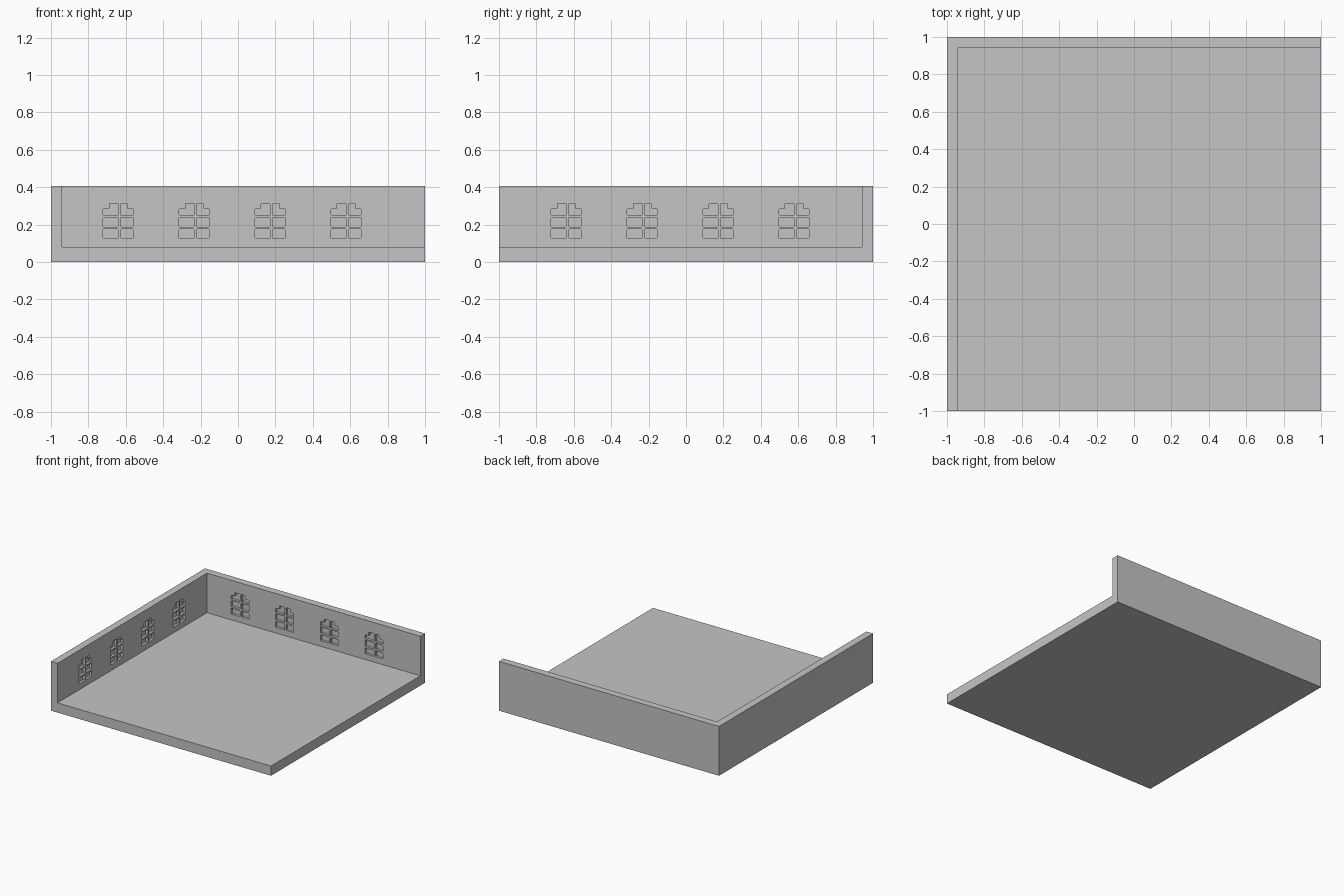
import bpy, bmesh
from mathutils import Vector

cube = bpy.data.objects.get("Cube")
if cube:
    bpy.data.objects.remove(cube, do_unlink=True)

HEIGHT, FLOOR, INNER = 0.405, 0.08, 0.94   # wall height, floor thickness, wall face
DEPTH = 0.02                               # how far the panes sink into the walls
FIRST, STEP, COUNT = -0.722, 0.406, 4      # window row

stone = bpy.data.materials.new("grey stone")
stone.use_nodes = True
grey = (0.56, 0.56, 0.56, 1)
stone.diffuse_color = grey
stone.node_tree.nodes["Principled BSDF"].inputs["Base Color"].default_value = grey


def add_object(name, bm):
    bmesh.ops.recalc_face_normals(bm, faces=bm.faces)
    mesh = bpy.data.meshes.new(name)
    bm.to_mesh(mesh)
    bm.free()
    mesh.materials.append(stone)
    obj = bpy.data.objects.new(name, mesh)
    bpy.context.collection.objects.link(obj)
    return obj


def box(name, low, high):
    bm = bmesh.new()
    bmesh.ops.create_cube(bm, size=1)
    low, high = Vector(low), Vector(high)
    for v in bm.verts:
        v.co = (low + high) / 2 + v.co * (high - low)
    return add_object(name, bm)


def rectangle(u0, u1, v0, v1):
    return [(u0, v0), (u1, v0), (u1, v1), (u0, v1)]


# One arched window: two rows of rectangular panes under a stepped pair
left, right = (0, 0.082), (0.094, 0.163)
window = [rectangle(*side, *row) for side in (left, right)
          for row in ((0.127, 0.175), (0.188, 0.238))]
window.append([(0, 0.249), (0.082, 0.249), (0.082, 0.313),
               (0.034, 0.313), (0.034, 0.283), (0, 0.283)])
window.append([(0.094, 0.249), (0.163, 0.249), (0.163, 0.283),
               (0.131, 0.283), (0.131, 0.313), (0.094, 0.313)])


def pane_cutter(name, place):
    """Row of pane prisms; place maps (along wall, height, depth) to a point."""
    bm = bmesh.new()
    for i in range(COUNT):
        for pane in window:
            verts = [bm.verts.new(place(FIRST + i * STEP + u, v, -0.02)) for u, v in pane]
            bm.faces.new(verts)
    # Slightly clipped pane corners
    bmesh.ops.bevel(bm, geom=bm.verts[:], offset=0.004, segments=1, affect='VERTICES')
    shift = Vector(place(0, 0, DEPTH)) - Vector(place(0, 0, -0.02))
    solid = bmesh.ops.extrude_face_region(bm, geom=bm.faces[:], use_keep_orig=True)
    moved = [g for g in solid["geom"] if isinstance(g, bmesh.types.BMVert)]
    bmesh.ops.translate(bm, verts=moved, vec=shift)
    return add_object(name, bm)


# Floor and two walls, carved from a single block
body = box("floor_and_walls", (-1, -1, 0), (1, 1, HEIGHT))
cutters = [
    box("room_cutter", (-INNER, -1.2, FLOOR), (1.2, INNER, 1)),
    pane_cutter("back_window_cutter", lambda u, v, d: (u, INNER + d, v)),
    pane_cutter("side_window_cutter", lambda u, v, d: (-INNER - d, u, v)),
]
for cutter in cutters:
    cutter.hide_render = True
    mod = body.modifiers.new(cutter.name, 'BOOLEAN')
    mod.operation = 'DIFFERENCE'
    mod.solver = 'EXACT'
    mod.object = cutter

# Bake the cuts, then drop the cutters
graph = bpy.context.evaluated_depsgraph_get()
baked = bpy.data.meshes.new_from_object(body.evaluated_get(graph))
body.modifiers.clear()
body.data = baked
for cutter in cutters:
    bpy.data.objects.remove(cutter, do_unlink=True)
